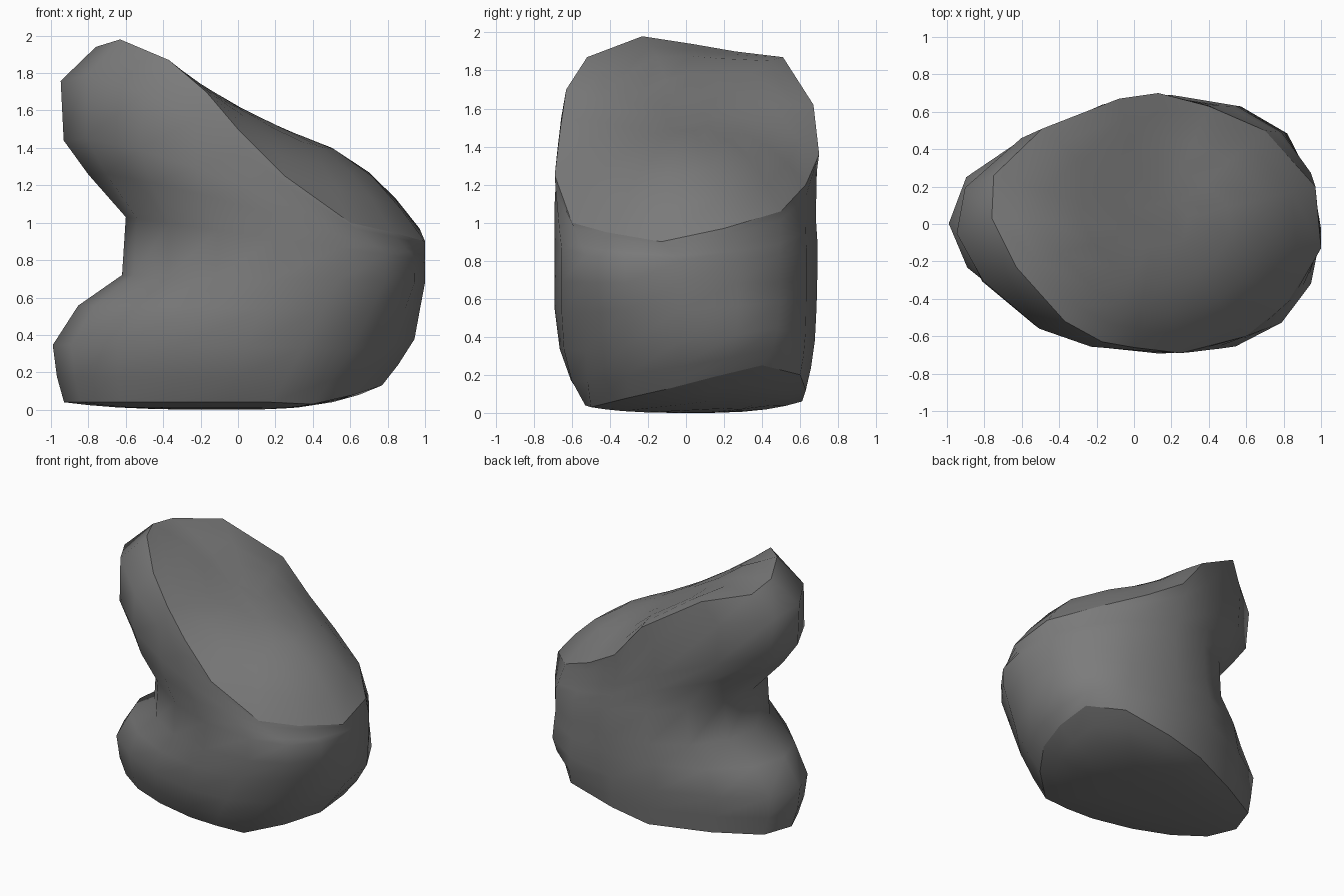
import bpy, bmesh
from math import sin, cos, pi, copysign
from mathutils import Vector

if "Cube" in bpy.data.objects:
    bpy.data.objects.remove(bpy.data.objects["Cube"])

SIDES = 16

# Rims of the two cut faces in hundredths, from the inner end round by the front
TOP_RIM = [
    (-76, 3, 194), (-63, -23, 198), (-37, -52, 187), (-17, -63, 170),
    (0, -66, 150), (25, -69, 125), (60, -60, 100), (82, -42, 95),
    (100, -13, 90), (97, 20, 97), (70, 50, 106), (40, 63, 120),
    (13, 70, 136), (-8, 67, 162), (-49, 51, 187), (-75, 26, 190),
]
BASE_RIM = [
    (-93, 2, 4), (-84, -19, 4), (-63, -34, 4), (-36, -45, 4),
    (-5, -52, 4), (18, -53, 4), (40, -50, 3), (62, -30, 8),
    (77, -8, 13), (81, 15, 19), (78, 40, 25), (58, 60, 20),
    (20, 63, 12), (-10, 61, 6), (-52, 43, 4), (-85, 25, 4),
]

# Height of the top face along its length, from inner to outer end
TOP_PROFILE = [(-76, 195), (-40, 186), (-10, 167), (25, 150),
               (52, 139), (77, 121), (100, 90)]

# How far along each lobe a section sits, its inner bulge and its outer bulge
LOWER_LOBE = [(0.2, 0.1, 0.04), (0.45, 0.2, 0.07), (0.76, 0.16, 0.03)]
UPPER_LOBE = [(0.25, 0.16, 0), (0.45, 0.26, 0), (0.8, 0.22, 0)]


def angle_of(i):
    return 2 * pi * i / SIDES


def along(i):
    """0 at the inner end of a section, 1 at the outer end."""
    return 0.5 - 0.5 * cos(angle_of(i))


def rim(points):
    return [Vector(p) / 100 for p in points]


def waist(inner_x, inner_z, outer_z):
    """Section across the bend, oval inside and squarer outside."""
    ring = []
    for i in range(SIDES):
        c, s = -cos(angle_of(i)), -sin(angle_of(i))
        power = 0.88 if c > 0 else 1
        t = 0.5 + 0.5 * copysign(abs(c) ** power, c)
        y = 0.69 * copysign(abs(s) ** power, s)
        ring.append(Vector((inner_x + (1 - inner_x) * t, 0.025 - 0.05 * t + y,
                            inner_z + (outer_z - inner_z) * t)))
    return ring


def lobe_section(start, end, f, inner, outer, widen, yaw):
    """Section between two rings, bulging at its inner and outer ends."""
    ring = []
    for i, (a, b) in enumerate(zip(start, end)):
        t = along(i)
        p = a.lerp(b, f)
        p.x += outer * t ** 4 - inner * (1 - t) ** 3
        p.y = a.y + (b.y - a.y) * (1 - (1 - f) ** (1 + widen * t))
        p.y -= yaw * (1 - t) ** 3
        ring.append(p)
    return ring


def top_height(x):
    """Smooth blend through the top profile."""
    x *= 100
    for (x0, z0), (x1, z1) in zip(TOP_PROFILE, TOP_PROFILE[1:]):
        if x <= x1:
            break
    return (z0 + (z1 - z0) * (x - x0) / (x1 - x0)) / 100


def base_height(x):
    return 0


def cap(edge, centre, height):
    """Rings that close a rim, easing from the rim into a height profile."""
    rings = []
    for s in (0.85, 0.68, 0.45, 0.2):
        ring = []
        for p in edge:
            q = centre.lerp(p, s)
            q.z = height(q.x) + (p.z - height(p.x)) * s ** 3
            ring.append(q)
        rings.append(ring)
    return rings


# Stack all sections from the base face to the slanted top face
top, base = rim(TOP_RIM), rim(BASE_RIM)
low_waist, high_waist = waist(-0.62, 0.72, 0.68), waist(-0.6, 1.03, 0.8)
rings = cap(base, Vector((-0.05, 0.03, 0)), base_height)[::-1]
base_row = len(rings)
rings.append(base)
rings += [lobe_section(base, low_waist, *s, widen=4, yaw=0.02) for s in LOWER_LOBE]
rings += [low_waist, high_waist]
rings += [lobe_section(high_waist, top, *s, widen=0, yaw=0.08) for s in UPPER_LOBE]
top_row = len(rings)
rings.append(top)
rings += cap(top, Vector((0.12, 0, 0)), top_height)

# Skin the rings into one closed stone
bm = bmesh.new()
rows = [[bm.verts.new(p) for p in ring] for ring in rings]
for low, high in zip(rows, rows[1:]):
    for i in range(SIDES):
        j = (i + 1) % SIDES
        bm.faces.new((low[i], low[j], high[j], high[i]))
bm.faces.new(rows[0][::-1])
bm.faces.new(rows[-1])
bmesh.ops.recalc_face_normals(bm, faces=bm.faces)
for f in bm.faces:
    f.smooth = True

# Crisp rims round the two cut faces
for row in (rows[base_row], rows[top_row]):
    for i in range(SIDES):
        bm.edges.get((row[i], row[(i + 1) % SIDES])).smooth = False

mesh = bpy.data.meshes.new("bent_stone")
bm.to_mesh(mesh)
bm.free()
stone = bpy.data.objects.new("bent_stone", mesh)
bpy.context.collection.objects.link(stone)

# Plain grey
grey = bpy.data.materials.new("stone_grey")
grey.use_nodes = True
colour = (0.2, 0.2, 0.2, 1)
grey.diffuse_color = colour
grey.node_tree.nodes["Principled BSDF"].inputs["Base Color"].default_value = colour
mesh.materials.append(grey)
